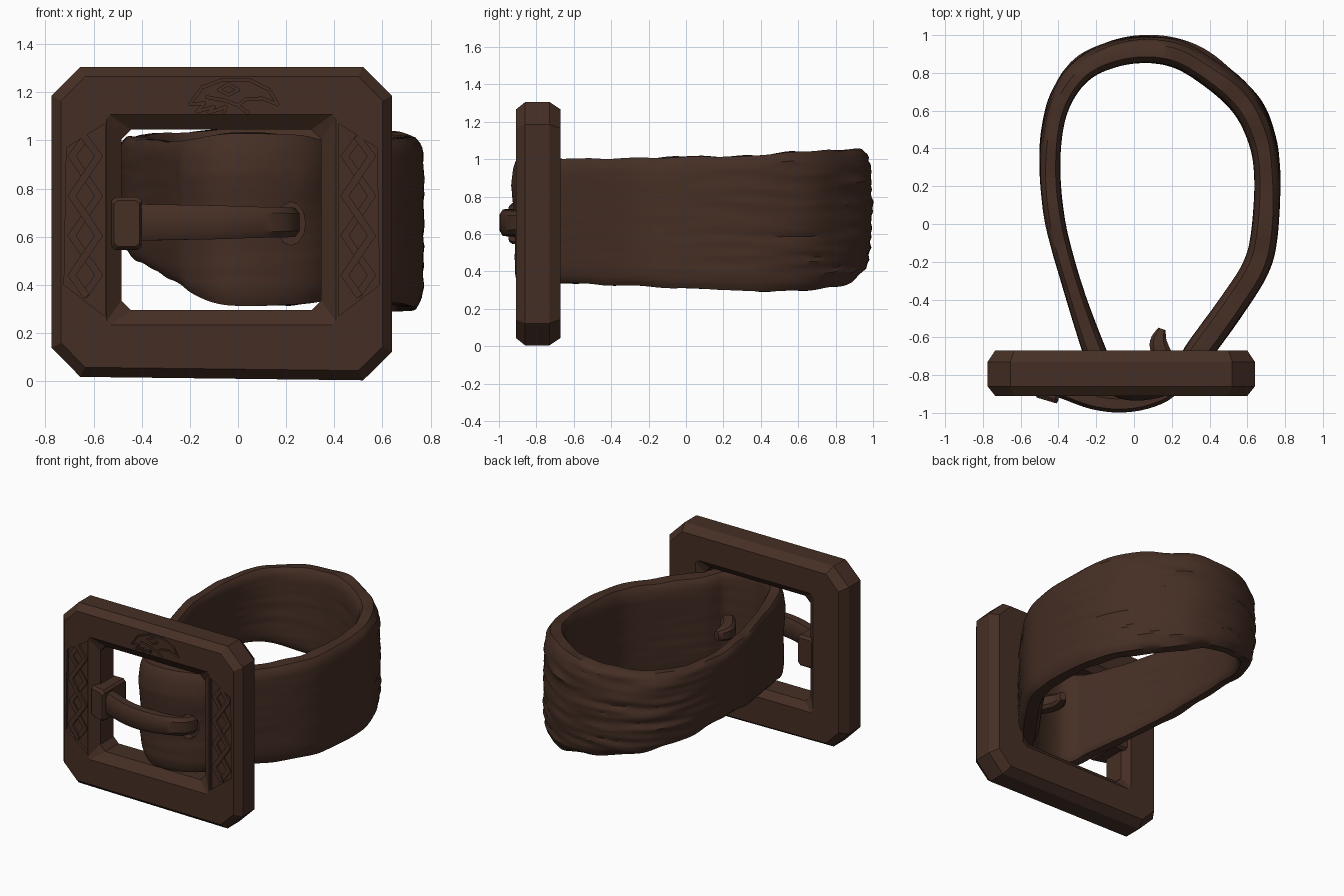
import bpy, bmesh, math
from mathutils import Vector, noise

cube = bpy.data.objects.get("Cube")
if cube:
    bpy.data.objects.remove(cube, do_unlink=True)

brown = bpy.data.materials.new("dark brown leather")
brown.use_nodes = True
COLOUR = (0.060, 0.028, 0.018, 1)
brown.diffuse_color = COLOUR
brown.node_tree.nodes["Principled BSDF"].inputs["Base Color"].default_value = COLOUR


def activate(ob):
    bpy.ops.object.select_all(action='DESELECT')
    ob.select_set(True)
    bpy.context.view_layer.objects.active = ob


def finish(bm, name, angle):
    """Turn a bmesh into a named object, smooth below the angle or flat for 0."""
    bmesh.ops.recalc_face_normals(bm, faces=bm.faces)
    mesh = bpy.data.meshes.new(name)
    bm.to_mesh(mesh)
    bm.free()
    mesh.materials.append(brown)
    ob = bpy.data.objects.new(name, mesh)
    bpy.context.collection.objects.link(ob)
    activate(ob)
    if angle:
        bpy.ops.object.shade_smooth_by_angle(angle=math.radians(angle))
    return ob


def loft(name, rings, closed=False, angle=0):
    """Skin a list of equally long point rings."""
    bm = bmesh.new()
    vs = [[bm.verts.new(p) for p in ring] for ring in rings]
    n = len(vs[0])
    for i in range(len(vs) if closed else len(vs) - 1):
        a, b = vs[i], vs[(i + 1) % len(vs)]
        for j in range(n):
            k = (j + 1) % n
            bm.faces.new((a[j], a[k], b[k], b[j]))
    if not closed:
        bm.faces.new(vs[0])
        bm.faces.new(vs[-1])
    return finish(bm, name, angle)


def cut(target, cutter):
    """Subtract the cutter for good and remove it."""
    cutter.hide_render = True
    mod = target.modifiers.new("cut", 'BOOLEAN')
    mod.operation, mod.solver, mod.object = 'DIFFERENCE', 'EXACT', cutter
    mod.use_self = True
    activate(target)
    bpy.ops.object.modifier_apply(modifier=mod.name)
    bpy.data.objects.remove(cutter, do_unlink=True)


def spline(points, steps, closed):
    """Smooth Catmull-Rom samples through tuples of any length."""
    pts, out = [Vector(p) for p in points], []
    n = len(pts)
    get = (lambda i: pts[i % n]) if closed else (lambda i: pts[max(0, min(n - 1, i))])
    for i in range(n if closed else n - 1):
        a, b, c, d = (get(i + k) for k in (-1, 0, 1, 2))
        for s in range(steps):
            t = s / steps
            out.append(0.5 * (2 * b + (c - a) * t + (2 * a - 5 * b + 4 * c - d) * t * t
                              + (3 * b - 3 * c + d - a) * t ** 3))
    return out if closed else out + [pts[-1]]


# Square frame with clipped corners and bevelled edges
def octagon(x0, x1, z0, z1, c, y):
    return [Vector((x, y, z)) for x, z in (
        (x0 + c, z0), (x1 - c, z0), (x1, z0 + c), (x1, z1 - c),
        (x1 - c, z1), (x0 + c, z1), (x0, z1 - c), (x0, z0 + c))]


def outer(inset, y):
    ring = octagon(-0.775 + inset, 0.64 - inset, 0.01 + inset, 1.305 - inset, 0.12 - inset * 0.5, y)
    for p in ring:
        p.z -= 0.012 * p.x * (p.z < 0.5)    # bottom edge sags to one side
    return ring


def inner(grow, y):
    return octagon(-0.485 - grow, 0.345 + grow, 0.295 - grow, 1.045 + grow, 0.04 - grow * 0.4, y)


FRONT, BACK = -0.91, -0.67
frame = loft("buckle_frame", [
    outer(0.04, FRONT), outer(0, FRONT + 0.05), outer(0, BACK - 0.06), outer(0.04, BACK),
    inner(0.05, BACK), inner(0, BACK - 0.04), inner(0, FRONT + 0.05), inner(0.062, FRONT)], True)


# Sunken side panels, mirrored about the frame centre
MID = -0.0675
def panel_ring(side, y):
    return [Vector((MID + side * x, y, z)) for x, z in
            ((0.655, 0.40), (0.485, 0.27), (0.485, 1.07), (0.645, 0.97))]

for side in (-1, 1):
    cut(frame, loft("panel_cutter", [panel_ring(side, -0.95), panel_ring(side, FRONT + 0.018)]))


# Carvings made of flat strips along polylines
def strips(name, paths, width, y0, y1):
    bm = bmesh.new()
    for path in paths:
        for p, q in zip(path, path[1:]):
            p, q = Vector(p), Vector(q)
            d = (q - p).normalized()
            s = Vector((-d.y, d.x)) * width / 2
            p, q = p - d * width / 3, q + d * width / 3
            low, high = ([bm.verts.new((v.x, y, v.y)) for v in (p - s, q - s, q + s, p + s)]
                         for y in (y0, y1))
            bm.faces.new(low)
            bm.faces.new(high)
            for j in range(4):
                k = (j + 1) % 4
                bm.faces.new((low[j], low[k], high[k], high[j]))
    return finish(bm, name, 0)


for side, label in ((-1, "right"), (1, "left")):
    centre = MID + side * 0.567
    for sign, strand in ((-1, "first"), (1, "second")):
        path = [(centre, 0.36)] + \
               [(centre + sign * (-1) ** i * 0.056, 0.44 + i * 0.165) for i in range(4)] + \
               [(centre, 1.01)]
        # the second strand lies a little deeper, so the first passes over it
        strips(f"{label}_knot_{strand}_strand", [path], 0.03,
               FRONT + 0.001 + 0.004 * (sign + 1), FRONT + 0.02)

bird = [
    [(-0.20, 1.15), (-0.15, 1.22), (-0.07, 1.25), (0.05, 1.25), (0.13, 1.21), (0.165, 1.15),
     (0.10, 1.175), (0.03, 1.17), (0.0, 1.145), (0.04, 1.115)],
    [(-0.20, 1.15), (-0.14, 1.155), (-0.17, 1.12), (-0.10, 1.14), (-0.12, 1.115), (-0.05, 1.14), (-0.06, 1.115)],
    [(-0.08, 1.21), (-0.04, 1.235), (0.0, 1.21), (-0.04, 1.19), (-0.08, 1.21)],
    [(-0.13, 1.18), (-0.05, 1.165), (0.0, 1.145)]]
cut(frame, strips("bird_cutter", bird, 0.011, FRONT - 0.02, FRONT + 0.018))


# Strap loop: x, y, bottom, top, half thickness
loop = spline([
    (-0.21, -0.67, 0.40, 0.995, 0.06), (-0.32, -0.35, 0.46, 1.0, 0.05),
    (-0.415, 0.0, 0.52, 1.01, 0.052), (-0.445, 0.32, 0.55, 1.01, 0.054),
    (-0.41, 0.60, 0.53, 1.02, 0.057), (-0.29, 0.80, 0.49, 1.03, 0.062),
    (-0.10, 0.90, 0.44, 1.045, 0.067), (0.12, 0.922, 0.40, 1.05, 0.072),
    (0.32, 0.86, 0.34, 1.05, 0.077), (0.56, 0.67, 0.297, 1.04, 0.077),
    (0.67, 0.47, 0.295, 1.03, 0.072), (0.705, 0.25, 0.30, 1.015, 0.067),
    (0.69, -0.05, 0.31, 1.01, 0.07), (0.645, -0.23, 0.32, 1.005, 0.072),
    (0.52, -0.43, 0.33, 1.005, 0.073), (0.345, -0.67, 0.335, 1.0, 0.073),
    (0.25, -0.79, 0.32, 1.02, 0.055), (0.10, -0.85, 0.315, 1.03, 0.055),
    (-0.05, -0.853, 0.32, 1.03, 0.055), (-0.155, -0.78, 0.36, 1.01, 0.055)], 8, True)

ROWS = 34
rings = []
for i, (x, y, z0, z1, half) in enumerate(loop):
    a, b = loop[i - 1], loop[(i + 1) % len(loop)]
    tangent = Vector((b[0] - a[0], b[1] - a[1])).normalized()
    normal = Vector((-tangent.y, tangent.x, 0))
    ring = []
    for face in (1, -1):
        for r in range(ROWS):
            u = r / (ROWS - 1) * face * 2 - face
            edge = abs(u) ** 10
            z = (z0 + z1) / 2 + u * (z1 - z0) / 2
            off = face * half * (1 - 0.45 * edge)
            rough = 0.003
            if face > 0:
                off -= 0.02 * u * u * max(0, y)
                # bulge above the prong
                off += 0.02 * max(0, 1 - abs(u - 0.5) / 0.5) * max(0, min(1, (-0.7 - y) / 0.1))
                rough += 0.013 * max(0, min(1, y + 0.1))
            p = Vector((x, y, z)) + normal * off
            # lengthwise wrinkles, strongest on the outside at the back
            p += normal * rough * noise.noise(Vector((x * 3, y * 3, z * 28)))
            p.z += 0.012 * edge * noise.noise(Vector((x * 6, y * 6, face)))
            ring.append(p)
    rings.append(ring)
strap = loft("strap", rings, True, 40)


# Dent around the prong in the front of the strap
def ellipse(y):
    return [Vector((0.22 + 0.06 * math.cos(t), y, 0.655 + 0.09 * math.sin(t)))
            for t in (k * math.tau / 12 for k in range(12))]

cut(strap, loft("hole_cutter", [ellipse(-1.1), ellipse(-0.82)]))

# Arched prong: x, y, height, thickness
prong = spline([
    (-0.46, -0.85, 0.15, 0.09), (-0.36, -0.885, 0.15, 0.09), (-0.22, -0.935, 0.145, 0.09),
    (-0.08, -0.953, 0.14, 0.09), (0.06, -0.935, 0.13, 0.09), (0.18, -0.88, 0.125, 0.09),
    (0.21, -0.79, 0.115, 0.09), (0.145, -0.68, 0.10, 0.10), (0.13, -0.62, 0.09, 0.09),
    (0.148, -0.555, 0.06, 0.04)], 4, False)
prong_rings = []
for i, (x, y, high, thick) in enumerate(prong):
    a, b = prong[max(i - 1, 0)], prong[min(i + 1, len(prong) - 1)]
    t = Vector((b[0] - a[0], b[1] - a[1])).normalized()
    n = Vector((-t.y, t.x, 0))
    prong_rings.append([Vector((x, y, 0.66)) + n * u * thick / 2 + Vector((0, 0, v * high / 2))
                        for u, v in ((1, 0.6), (0.6, 1), (-0.6, 1), (-1, 0.6),
                                     (-1, -0.6), (-0.6, -1), (0.6, -1), (1, -0.6))])
loft("prong", prong_rings, False, 35)

# Collar that ties the prong to the side bar, with a slanted front
collar = [octagon(-0.515, -0.41, 0.56, 0.75, 0.015, -0.935),
          octagon(-0.525, -0.40, 0.545, 0.765, 0.015, -0.915),
          octagon(-0.525, -0.40, 0.545, 0.765, 0.015, -0.70),
          octagon(-0.515, -0.41, 0.56, 0.75, 0.015, -0.68)]
for p in collar[0] + collar[1]:
    p.y -= 0.3 * (p.x + 0.46)
loft("prong_collar", collar)
